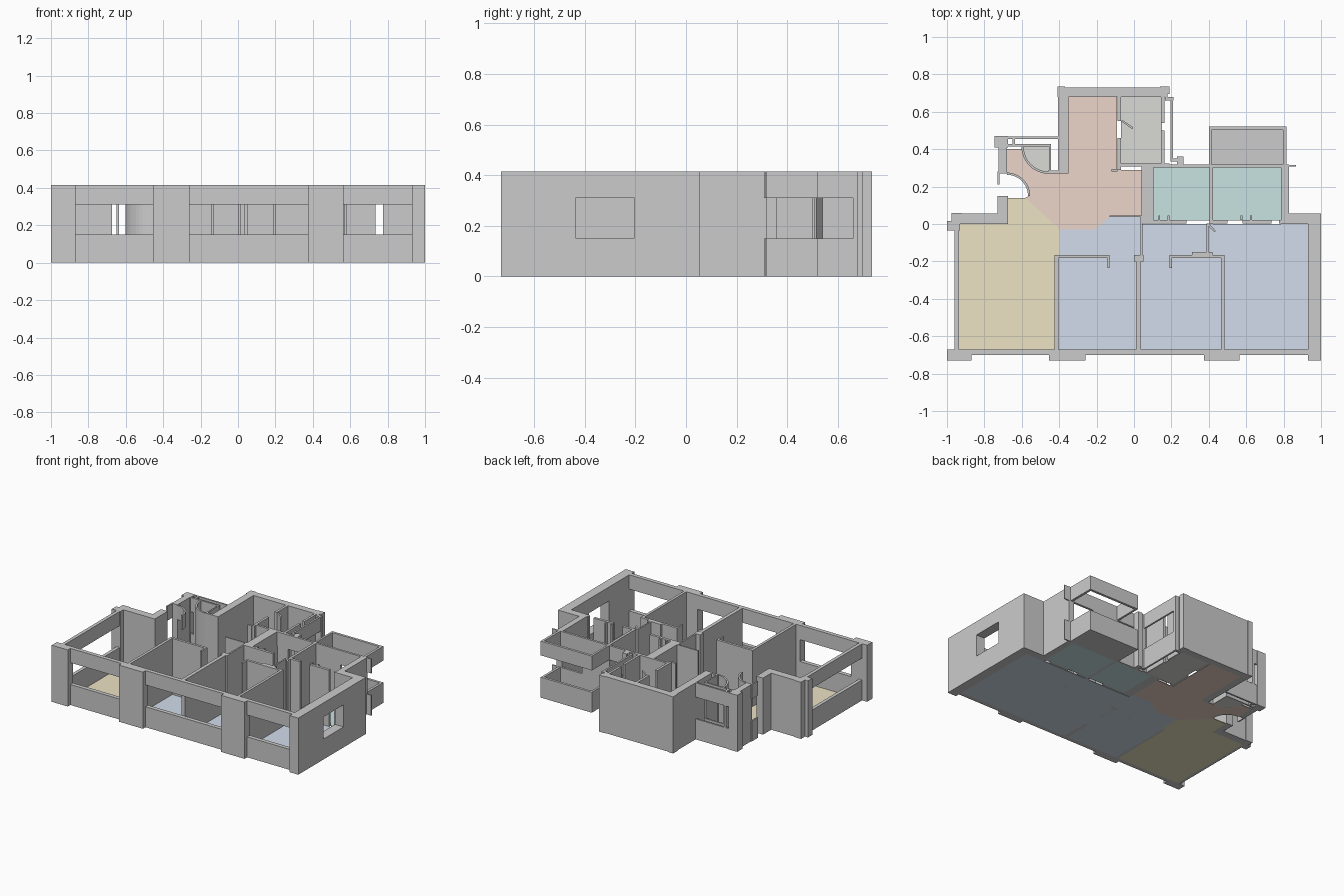
import bpy, bmesh, math

if "Cube" in bpy.data.objects:
    bpy.data.objects.remove(bpy.data.objects["Cube"])

H, SILL, HEAD = 0.415, 0.15, 0.31   # wall height, window sill and head


def prism(name, pts, z0, z1, mat=None):
    """Extrude a plan outline from z0 to z1."""
    bm = bmesh.new()
    f = bm.faces.new([bm.verts.new((x, y, z0)) for x, y in pts])
    r = bmesh.ops.extrude_face_region(bm, geom=[f])
    verts = [v for v in r["geom"] if isinstance(v, bmesh.types.BMVert)]
    bmesh.ops.translate(bm, verts=verts, vec=(0, 0, z1 - z0))
    bmesh.ops.recalc_face_normals(bm, faces=bm.faces)
    me = bpy.data.meshes.new(name)
    bm.to_mesh(me)
    bm.free()
    ob = bpy.data.objects.new(name, me)
    bpy.context.collection.objects.link(ob)
    if mat:
        me.materials.append(mat)
    return ob


def rect(x0, x1, y0, y1):
    return [(x0, y0), (x1, y0), (x1, y1), (x0, y1)]


def wall(name, x0, x1, y0, y1, z0=0, z1=H):
    return prism(name, rect(x0, x1, y0, y1), z0, z1)


def window(name, pts):
    """Open window band: wall below the sill and above the head."""
    prism(name + "_sill", pts, 0, SILL)
    prism(name + "_lintel", pts, HEAD, H)


def arc(cx, cy, r, a0, a1, n=12):
    return [(cx + r * math.cos(math.radians(a0 + (a1 - a0) * i / n)),
             cy + r * math.sin(math.radians(a0 + (a1 - a0) * i / n))) for i in range(n + 1)]


def band(cx, cy, r, t, a0, a1):
    return arc(cx, cy, r, a0, a1) + arc(cx, cy, r - t, a1, a0)


def colour(name, *rgb):
    m = bpy.data.materials.new(name)
    m.diffuse_color = (*rgb, 1)
    m.use_nodes = True
    m.node_tree.nodes["Principled BSDF"].inputs["Base Color"].default_value = m.diffuse_color
    return m


def floor(name, pts, mat):
    prism(name, pts, 0, 0.004, mat)


yellow = colour("yellow_floor", 0.84, 0.76, 0.55)
orange = colour("orange_floor", 0.84, 0.66, 0.58)
blue = colour("blue_floor", 0.64, 0.72, 0.83)
teal = colour("teal_floor", 0.58, 0.77, 0.76)
stone = colour("stone_floor", 0.70, 0.71, 0.67)
dark = colour("balcony_floor", 0.62, 0.62, 0.62)

# floors
floor("kitchen_floor", [(-.94, -.67), (-.42, -.67), (-.42, -.18), (-.395, -.18), (-.395, -.03),
                        (-.58, .14), (-.68, .14), (-.68, 0), (-.94, 0)], yellow)
floor("hall_floor", [(-.35, .68), (-.09, .68), (-.09, .29), (.04, .29), (.04, .04), (-.13, .04),
                     (-.21, -.03), (-.395, -.03), (-.58, .14)]
      + arc(-.68, .15, .12, 0, 90) + [(-.68, .40), (-.60, .40)]
      + arc(-.455, .415, .135, 180, 270)[1:] + [(-.35, .28)], orange)
floor("bedroom_corridor_floor", [(-.405, -.67), (.93, -.67), (.93, 0), (.04, 0), (.04, .04), (-.13, .04),
                                 (-.21, -.03), (-.395, -.03), (-.395, -.18), (-.405, -.18)], blue)
floor("wet_room_floor_left", rect(.105, .405, .02, .305), teal)
floor("wet_room_floor_right", rect(.42, .785, .02, .305), teal)
floor("bath_floor", rect(-.07, .15, .32, .68), stone)
floor("closet_floor", arc(-.455, .415, .135, 180, 270) + [(-.455, .415)], stone)
floor("balcony_floor", rect(.41, .80, .315, .51), dark)

# front facade: piers with window bands between
for i, (a, b) in enumerate([(-1, -.87), (-.455, -.26), (.375, .565)]):
    wall(f"front_pier_{i}", a, b, -.73, -.67)
for i, (a, b) in enumerate([(-.87, -.455), (-.26, .375), (.565, .93)]):
    window(f"front_window_{i}", rect(a, b, -.70, -.67))

# right wall with a cut window
right = wall("right_wall", .93, 1, -.73, .055)
cut = wall("right_window_cutter", .9, 1.05, -.435, -.205, SILL, HEAD + .002)
cut.hide_render = True
cut.hide_set(True)
mod = right.modifiers.new("window", "BOOLEAN")
mod.object = cut
mod.operation = "DIFFERENCE"
mod.solver = "EXACT"

# left side
window("left_window", rect(-.96, -.935, -.67, 0))
prism("left_back_corner", [(-1, -.035), (-.93, -.035), (-.93, 0), (-.675, 0), (-.675, .15), (-.73, .15),
                           (-.73, .02), (-.92, .02), (-.92, .06), (-.975, .06), (-.975, .015), (-1, .015)], 0, H)
wall("left_back_wall", -.92, -.73, .02, .055)

# curved entry corner
window("curved_window", band(-.68, .15, .125, .012, 0, 90))
window("entry_rail", rect(-.73, -.72, .21, .28))
wall("entry_side_wall", -.725, -.68, .27, .41)
wall("entry_corner_pier", -.745, -.675, .41, .47)
wall("curved_closet_wall", 0, 0.001, 0, 0.001).name = "spare"
bpy.data.objects.remove(bpy.data.objects["spare"])
prism("curved_closet_wall", band(-.455, .415, .147, .012, 180, 270), 0, H)
for i, y in enumerate((.415, .455)):
    window(f"entry_window_{i}", rect(-.675, -.445, y, y + .012))
wall("entry_window_post", -.65, -.635, .415, .467)
wall("closet_side_wall", -.455, -.445, .28, .42)
wall("closet_back_wall", -.46, -.35, .27, .285)
window("closet_window", rect(-.445, -.405, .455, .467))

# stair hall block at the back
wall("hall_left_wall", -.405, -.35, .28, .70)
wall("hall_back_wall", -.41, .18, .68, .73)
wall("hall_back_corner_left", -.41, -.37, .70, .735)
wall("hall_back_corner_right", .14, .19, .695, .735)
wall("hall_bath_wall_upper", -.088, -.07, .55, .68)
wall("hall_bath_wall_lower", -.088, -.07, .29, .46)
wall("hall_bath_stub", -.12, -.088, .28, .295)
prism("bath_door_leaf", [(-.07, .55), (-.063, .556), (-.003, .516), (-.01, .508)], 0, H)
wall("bath_front_wall", -.07, .19, .308, .324)
wall("bath_right_wall_lower", .145, .162, .324, .50)
wall("bath_right_wall_upper", .145, .162, .54, .68)
window("bath_window", rect(.195, .208, .35, .66))
wall("bath_window_post_back", .165, .21, .66, .68)
wall("bath_window_post_front", .195, .25, .335, .35)

# wet rooms and balcony
wall("duct_block", .04, .105, .045, .32)
window("wet_room_back_window_left", rect(.105, .40, .302, .318))
wall("wet_room_back_wall", .40, .62, .302, .318)
window("wet_room_back_window_right", rect(.62, .785, .302, .318))
wall("wet_room_divider", .403, .422, 0, .302)
wall("wet_room_right_wall", .785, .828, 0, .318)
window("side_ledge", rect(.828, .865, .308, .316))
wall("wet_room_back_stub", .23, .265, .318, .36)
wall("wet_room_right_shoulder", .828, .93, 0, .055)
for i, (a, b) in enumerate([(.105, .28), (.422, .50), (.58, .735), (.775, .785)]):
    wall(f"wet_room_front_wall_{i}", a, b, .003, .022)
wall("duct_front_wall", .04, .105, .003, .045)
for i, x in enumerate((.13, .18, .57, .62)):
    wall(f"wet_room_jamb_{i}", x, x + .01, .022, .045)
window("balcony_parapet", [(.40, .318), (.40, .52), (.815, .52), (.815, .318), (.797, .318),
                           (.797, .502), (.415, .502), (.415, .318)])

# bedroom partitions
for i, (a, b) in enumerate([(-.425, -.405), (.012, .038), (.466, .485)]):
    wall(f"bedroom_partition_{i}", a, b, -.67, -.165)
for i, (a, b) in enumerate([(-.405, -.13), (.19, .466)]):
    wall(f"bedroom_back_wall_{i}", a, b, -.183, -.165)
wall("door_jamb_left", -.142, -.13, -.235, -.183)
wall("door_jamb_right", .19, .202, -.235, -.183)
wall("partition_head", 0, .05, -.20, -.165)
wall("corridor_fin", .035, .046, -.165, .045)
wall("corridor_back_wall", -.13, .04, .037, .046)
wall("living_fin", .388, .398, -.15, .003)
wall("living_fin_foot", .31, .42, -.165, -.15)
prism("living_door_leaf", [(.39, -.005), (.43, -.045), (.436, -.037), (.402, .003)], 0, H)
